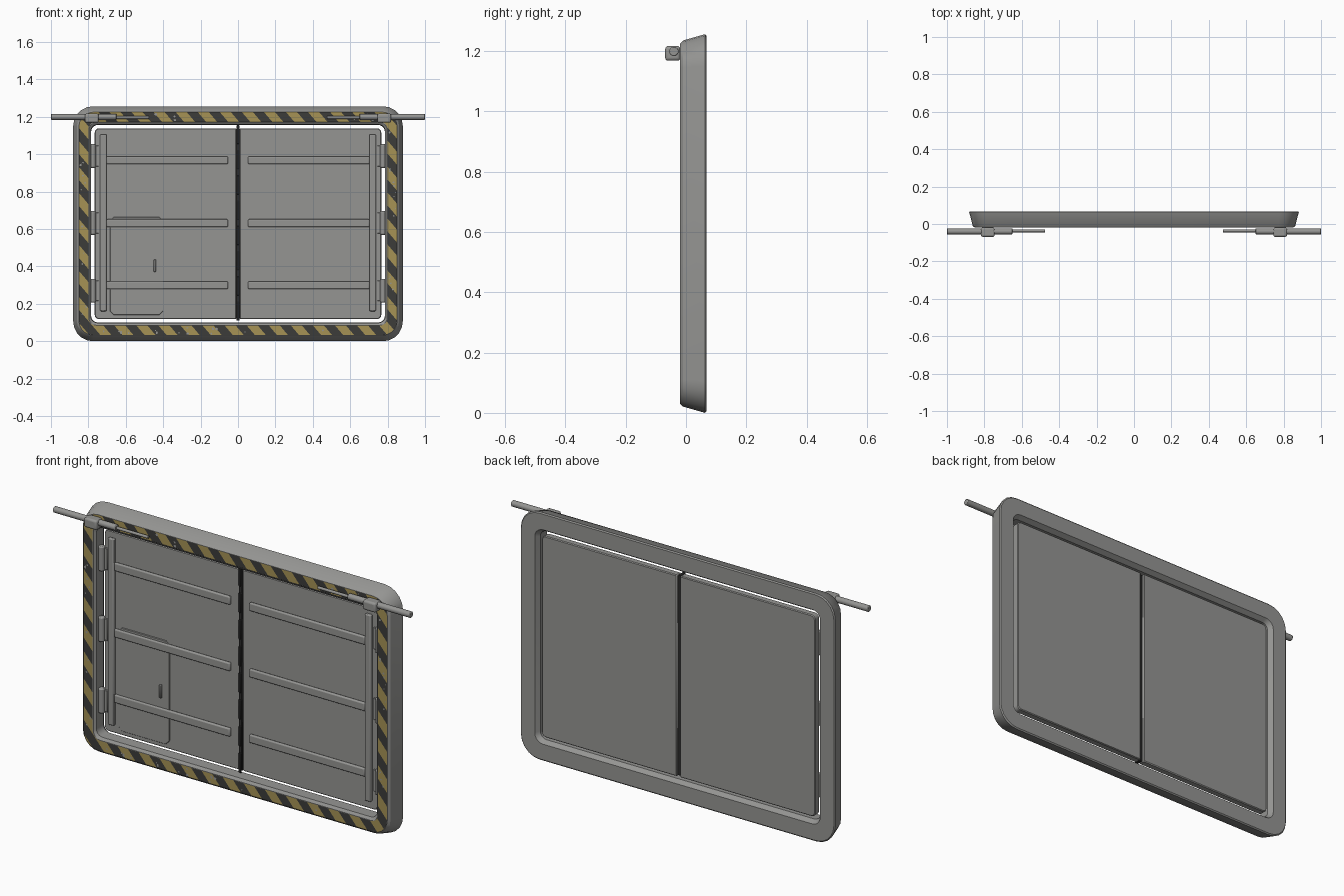
import bpy, bmesh, math, random
from mathutils import Vector, Matrix

if "Cube" in bpy.data.objects:
    bpy.data.objects.remove(bpy.data.objects["Cube"])

random.seed(4)
CZ = 0.628  # height of the frame centre


def mat(name, c):
    m = bpy.data.materials.new(name)
    m.diffuse_color = (*c, 1)
    m.use_nodes = True
    m.node_tree.nodes["Principled BSDF"].inputs["Base Color"].default_value = m.diffuse_color
    return m


GREY = mat("steel_grey", (0.30, 0.30, 0.29))
YELLOW = mat("worn_yellow", (0.38, 0.29, 0.09))
DARK = mat("dark_stripe", (0.045, 0.045, 0.042))
RUBBER = mat("black_rubber", (0.025, 0.025, 0.025))


def finish(bm, name, mats, bevel=0, seg=1, smooth=True, recalc=True):
    if recalc:
        bmesh.ops.recalc_face_normals(bm, faces=bm.faces)
    me = bpy.data.meshes.new(name)
    bm.to_mesh(me)
    bm.free()
    ob = bpy.data.objects.new(name, me)
    bpy.context.collection.objects.link(ob)
    for m in mats:
        me.materials.append(m)
    if bevel:
        b = ob.modifiers.new("bevel", 'BEVEL')
        b.width, b.segments = bevel, seg
        b.limit_method, b.angle_limit = 'ANGLE', math.radians(40)
    if smooth:
        bpy.context.view_layer.objects.active = ob
        ob.select_set(True)
        bpy.ops.object.shade_smooth_by_angle(angle=math.radians(30))
        ob.select_set(False)
    return ob


def rrect(hx, hz, r, seg=5):
    pts = []
    for i, (sx, sz) in enumerate([(1, 1), (-1, 1), (-1, -1), (1, -1)]):
        for k in range(seg + 1):
            a = math.pi / 2 * (i + k / seg)
            pts.append((sx * (hx - r) + r * math.cos(a), CZ + sz * (hz - r) + r * math.sin(a)))
    return pts


def loft(bm, rings, close):
    vs = [[bm.verts.new((x, y, z)) for x, z in rrect(hx, hz, r)] for hx, hz, r, y in rings]
    n = len(vs[0])
    for i in range(len(vs) if close else len(vs) - 1):
        a, b = vs[i], vs[(i + 1) % len(vs)]
        for j in range(n):
            k = (j + 1) % n
            bm.faces.new((a[j], a[k], b[k], b[j]))


def prism(name, pts, y0, y1, m, bevel=0):
    bm = bmesh.new()
    a = [bm.verts.new((x, y0, z)) for x, z in pts]
    b = [bm.verts.new((x, y1, z)) for x, z in pts]
    bm.faces.new(a)
    bm.faces.new(b)
    for j in range(len(a)):
        k = (j + 1) % len(a)
        bm.faces.new((a[j], a[k], b[k], b[j]))
    return finish(bm, name, [m], bevel)


def box(name, x0, x1, y0, y1, z0, z1, m=GREY, bevel=0.004, seg=1):
    pts = [(x0, z0), (x1, z0), (x1, z1), (x0, z1)]
    ob = prism(name, pts, y0, y1, m, bevel)
    if bevel:
        ob.modifiers["bevel"].segments = seg
    return ob


def rod(name, c, r, length, axis, m=GREY, bevel=0.003):
    bm = bmesh.new()
    rot = Matrix.Rotation(math.pi / 2, 4, 'Y') if axis == 'X' else Matrix.Identity(4)
    bmesh.ops.create_cone(bm, cap_ends=True, segments=16, radius1=r, radius2=r, depth=length,
                          matrix=Matrix.Translation(c) @ rot)
    return finish(bm, name, [m], bevel, 2)


# Frame: closed cross-section swept round the rounded opening
bm = bmesh.new()
loft(bm, [(0.876, 0.622, 0.100, 0.068), (0.881, 0.628, 0.105, 0.063),
          (0.862, 0.607, 0.090, -0.010), (0.851, 0.597, 0.080, -0.020),
          (0.797, 0.543, 0.040, -0.020), (0.787, 0.530, 0.035, -0.010),
          (0.785, 0.528, 0.035, 0.045), (0.800, 0.543, 0.045, 0.068)], True)
finish(bm, "frame", [GREY])

# Hazard band: flat ring sliced by slanted planes, coloured by slice
bm = bmesh.new()
loft(bm, [(0.850, 0.596, 0.079, -0.0215), (0.800, 0.545, 0.042, -0.0215)], False)
STEP = 0.059
nrm = Vector((1, 0, 0.85))
i0, i1 = int(-0.9 / STEP) - 1, int(2.1 / STEP) + 1
for i in range(i0, i1):
    bmesh.ops.bisect_plane(bm, geom=bm.verts[:] + bm.edges[:] + bm.faces[:], dist=1e-6,
                           plane_co=(i * STEP, 0, 0), plane_no=nrm)
for f in bm.faces:
    f.normal_update()
    if f.normal.y > 0:
        f.normal_flip()
    f.material_index = math.floor(f.calc_center_median().dot(nrm) / STEP) % 2
finish(bm, "hazard_band", [YELLOW, DARK], smooth=False, recalc=False)

# Worn paint chips on the band
bm = bmesh.new()
for i in range(46):
    if i % 2:
        x, z = random.uniform(-0.76, 0.76), CZ + random.choice((-1, -1, 1)) * random.uniform(0.552, 0.588)
    else:
        x, z = random.choice((-1, 1)) * random.uniform(0.805, 0.843), random.uniform(0.14, 1.12)
    r = random.uniform(0.003, 0.009)
    n = random.randint(5, 7)
    f = bm.faces.new([bm.verts.new((x + r * random.uniform(.6, 1.2) * math.cos(-k * 6.283 / n), -0.0225,
                                    z + r * random.uniform(.6, 1.2) * math.sin(-k * 6.283 / n)))
                      for k in range(n)])
    f.normal_update()
    if f.normal.y > 0:
        f.normal_flip()
finish(bm, "paint_chips", [GREY], smooth=False, recalc=False)

# Everything mirrored left and right
for s, side in ((-1, "left"), (1, "right")):
    def sbox(name, a, b, *rest, **kw):
        x0, x1 = sorted((s * a, s * b))
        return box(side + "_" + name, x0, x1, *rest, **kw)

    # Door leaf with rounded outer corners
    outer = [(x, z) for x, z in rrect(0.766, 0.510, 0.022) if x < 0]
    pts = [(-0.009, CZ + 0.510)] + outer + [(-0.009, CZ - 0.510)]
    prism(side + "_door", [(-s * x, z) for x, z in pts], 0.025, 0.061, GREY, 0.004)

    # Door stiffeners
    sbox("upright_beam", 0.703, 0.737, 0.008, 0.027, 0.16, 1.106, bevel=0.005, seg=2)
    for z in (0.299, 0.631, 0.967):
        sbox("cross_beam", 0.054, 0.703, 0.010, 0.027, z - 0.021, z + 0.021, bevel=0.006, seg=2)

    # Hinges in the gap
    for z in (0.27, 0.632, 0.99):
        rod(side + "_hinge", (s * 0.776, 0.018, z), 0.016, 0.126, 'Z', bevel=0.006)
        sbox("hinge_leaf", 0.745, 0.79, 0.018, 0.03, z - 0.055, z + 0.055, bevel=0.002)

    # Top bar: pipe, clamp and thin rod
    rod(side + "_pipe", (s * 0.825, -0.040, 1.199), 0.0155, 0.35, 'X')
    rod(side + "_thin_rod", (s * 0.57, -0.037, 1.196), 0.0075, 0.19, 'X', bevel=0.002)
    sbox("clamp", 0.745, 0.818, -0.069, -0.019, 1.168, 1.217, bevel=0.010, seg=3)

# Rubber seal between the leaves, with ribs
box("centre_seal", -0.0092, 0.0092, 0.019, 0.050, 0.12, 1.136, RUBBER, 0.002)
for k in range(8):
    z = 0.16 + k * 0.135
    box("seal_rib", -0.007, 0.007, 0.014, 0.022, z - 0.05, z + 0.05, RUBBER, 0.002)

# Small access door with clipped top corners, and its handle
X0, X1, Z0, Z1, C = -0.685, -0.400, 0.140, 0.664, 0.02
prism("access_door", [(X0, Z0 + C), (X0 + C, Z0), (X1 - C, Z0), (X1, Z0 + C),
                      (X1, Z1 - C), (X1 - C, Z1), (X0 + C, Z1), (X0, Z1 - C)], 0.020, 0.027, GREY, 0.002)
box("access_handle", -0.451, -0.438, 0.010, 0.022, 0.37, 0.437, GREY, 0.003)
